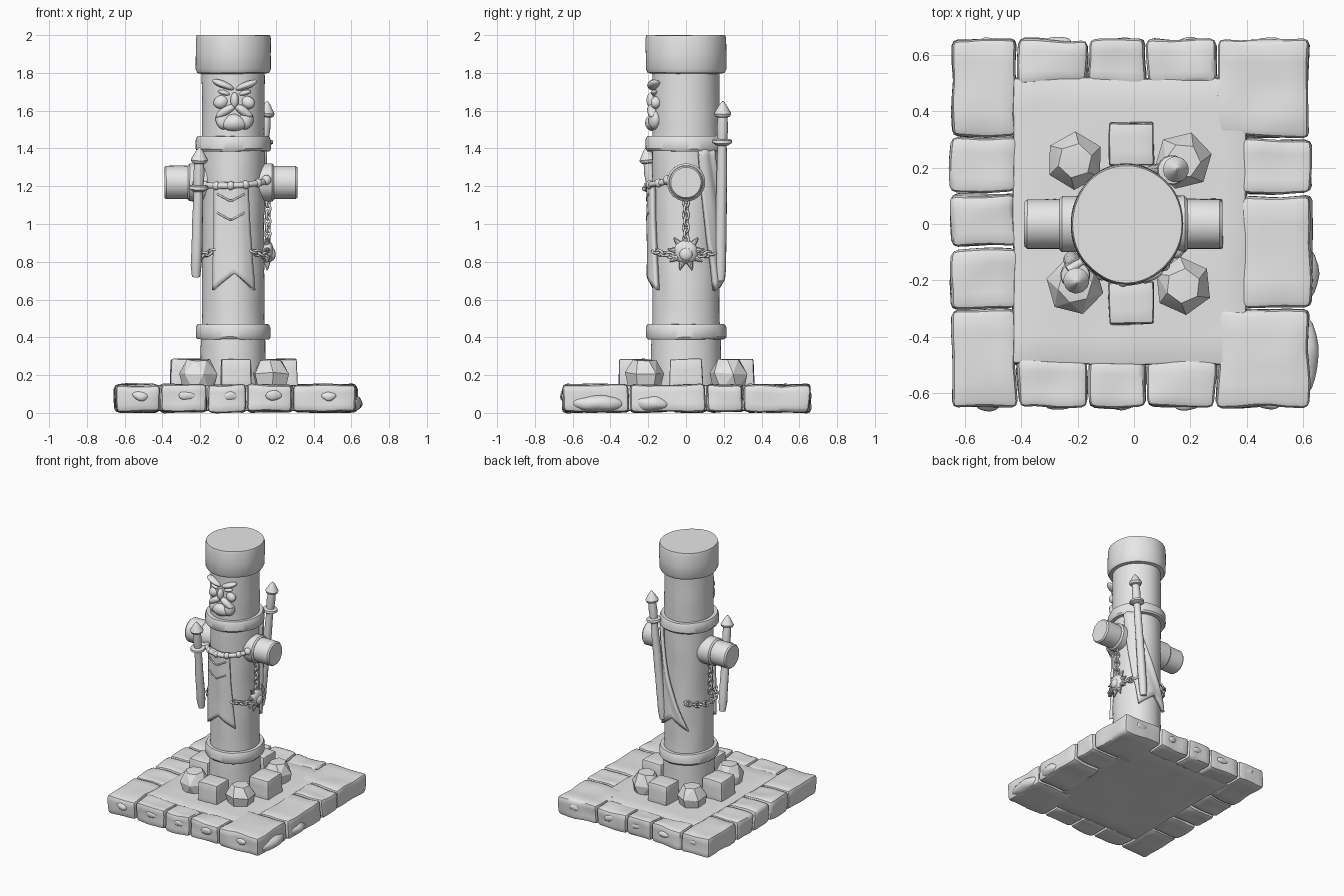
import bpy, bmesh, math, random
from mathutils import Vector, Matrix, noise

random.seed(4)
if "Cube" in bpy.data.objects:
    bpy.data.objects.remove(bpy.data.objects["Cube"])

STONE = bpy.data.materials.new("stone grey")
STONE.use_nodes = True
STONE.diffuse_color = (0.8, 0.8, 0.8, 1)
STONE.node_tree.nodes["Principled BSDF"].inputs["Base Color"].default_value = (0.8, 0.8, 0.8, 1)
CX = -0.025          # pillar axis
RX, RY = 0.166, 0.178  # pillar radii


def finish(name, bm, angle=35, rough=0.0, freq=7):
    bmesh.ops.recalc_face_normals(bm, faces=bm.faces)
    if rough:
        for v in bm.verts:
            v.co += noise.noise_vector(v.co * freq) * rough
    me = bpy.data.meshes.new(name)
    bm.to_mesh(me)
    bm.free()
    me.materials.append(STONE)
    me.shade_smooth()
    me.set_sharp_from_angle(angle=math.radians(angle))
    ob = bpy.data.objects.new(name, me)
    bpy.context.collection.objects.link(ob)
    return ob


def block(name, lo, hi, bevel=0.022, rough=0.012, cuts=4, taper=1.0):
    lo, hi = Vector(lo), Vector(hi)
    bm = bmesh.new()
    bmesh.ops.create_cube(bm, size=1)
    for v in bm.verts:
        if v.co.z > 0:
            v.co.x *= taper
            v.co.y *= taper
        v.co = (lo + hi) / 2 + v.co * (hi - lo)
    bmesh.ops.bevel(bm, geom=bm.edges[:], offset=bevel, segments=2, profile=0.5, affect='EDGES')
    long_edges = [e for e in bm.edges if e.calc_length() > 0.04]
    bmesh.ops.subdivide_edges(bm, edges=long_edges, cuts=cuts, use_grid_fill=True)
    return finish(name, bm, 40, rough)


def lathe(name, profile, sides=48, rough=0.0, matrix=Matrix(), step=0.06):
    """Closed turned solid from (radius, height) points."""
    pts = [profile[0]]
    for a, b in zip(profile, profile[1:]):
        n = max(1, int(abs(b[1] - a[1]) / step))
        pts += [(a[0] + (b[0] - a[0]) * i / n, a[1] + (b[1] - a[1]) * i / n) for i in range(1, n + 1)]
    bm = bmesh.new()
    rings = []
    for r, z in pts:
        rings.append([bm.verts.new(matrix @ Vector((r * math.cos(t), r * math.sin(t), z)))
                      for t in (math.tau * k / sides for k in range(sides))])
    for a, b in zip(rings, rings[1:]):
        for k in range(sides):
            j = (k + 1) % sides
            bm.faces.new((a[k], a[j], b[j], b[k]))
    bm.faces.new(rings[0][::-1])
    bm.faces.new(rings[-1])
    return finish(name, bm, 35, rough)


def along(a, b):
    """Matrix that puts z on the line from a to b, starting at a."""
    a, b = Vector(a), Vector(b)
    return Matrix.Translation(a) @ (b - a).to_track_quat('Z', 'Y').to_matrix().to_4x4()


def blob(name, loc, size, rot=(0, 0, 0), rough=0.0, subdiv=3, angle=60):
    bm = bmesh.new()
    bmesh.ops.create_icosphere(bm, subdivisions=subdiv, radius=1)
    m = Matrix.LocRotScale(Vector(loc), Matrix.Rotation(math.radians(rot[1]), 3, 'Y').to_quaternion(), Vector(size))
    bmesh.ops.transform(bm, matrix=m, verts=bm.verts)
    return finish(name, bm, angle, rough, 14)


# Paved base: inner slab and the ring of stones
block("inner_slab", (-0.43, -0.50, 0.012), (0.40, 0.52, 0.146), 0.012, 0.006, 10)
xs = [-0.65, -0.418, -0.163, 0.045, 0.292, 0.625]
G = 0.003
for i, (a, b) in enumerate(zip(xs, xs[1:])):
    corner = i in (0, 4)
    block("front_stone", (a + G, -0.65, 0.005), (b - G, -0.305 if corner else -0.485, 0.15))
    block("back_stone", (a + G, 0.31 if corner else 0.5, 0.005), (b - G, 0.655, 0.15))
for a, b in ((-0.305, -0.085), (-0.08, 0.11), (0.115, 0.31)):
    block("right_stone", (-0.65, a + G, 0.005), (-0.418, b - G, 0.15))
for a, b in ((-0.30, 0.1), (0.105, 0.305)):
    block("left_stone", (0.385, a + G, 0.005), (0.63, b - G, 0.15))
for y, h in ((-0.47, 0.14), (-0.18, 0.1)):
    blob("stone_bulge", (0.6, y, 0.05), (0.06, h, 0.045), rough=0.01)
for i, (a, b) in enumerate(zip(xs, xs[1:])):
    for side in (-1, 1):
        blob("stone_chip", ((a + b) / 2 + 0.02, side * 0.645, 0.09), (0.045, 0.018, 0.025), rough=0.01)

# Kerb blocks and faceted boulders around the foot
for x, y in ((-0.01, -0.28), (-0.01, 0.285)):
    block("foot_block", (x - 0.08, y - 0.077, 0.12), (x + 0.08, y + 0.077, 0.285), 0.008, 0.006, 2, 0.95)
for x in (-0.275, 0.232):
    block("foot_block", (x - 0.085, -0.09, 0.12), (x + 0.085, 0.09, 0.285), 0.008, 0.006, 2, 0.92)
for x in (-0.21, 0.175):
    for y in (-0.22, 0.225):
        bm = bmesh.new()
        for h, r in ((0.12, 0.08), (0.215, 0.104), (0.285, 0.062)):
            turn = random.uniform(0, 1)
            for k in range(6):
                t = math.tau * k / 6 + turn
                bm.verts.new((x + r * math.cos(t), y + r * math.sin(t), h + random.uniform(-0.012, 0.0)))
        bmesh.ops.convex_hull(bm, input=bm.verts[:])
        finish("boulder", bm, 15)

# Pillar with its rings and cap
oval = Matrix.Translation((CX, 0, 0)) @ Matrix.Diagonal((RX, RY, 1, 1))
lathe("pillar", [(1.06, 0.1), (1.03, 0.4), (1.0, 0.5), (0.98, 1.0), (1.0, 1.4), (1.0, 1.82)], 64, 0.004, oval)
for z in (0.43, 1.425):
    ring = [(0.95, z - 0.04), (1.15, z - 0.04), (1.2, z - 0.028), (1.2, z + 0.022), (1.15, z + 0.04), (0.95, z + 0.04)]
    lathe("pillar_ring", ring, 64, 0.005, oval)
lathe("pillar_cap", [(0.98, 1.795), (1.14, 1.8), (1.2, 1.82), (1.2, 1.98), (1.17, 2.0)], 64, 0.004, oval)

# Cross beam stubs
for name, end, start in (("right_beam", -0.39, -0.1), ("left_beam", 0.315, 0.05)):
    m = along((start, 0, 1.22), (end, 0, 1.22))
    L = abs(end - start)
    lathe(name, [(0.088, 0), (0.088, L - 0.01), (0.08, L)], 40, 0.002, m)
    lathe(name + "_collar", [(0.1, 0), (0.1, L - 0.135), (0.09, L - 0.125)], 40, 0.003, m)

# Swords: pointed pommel, grip, guard and scabbard hung on the pillar
for name, top, low in (("front_sword", (-0.203, -0.21, 1.405), (-0.222, -0.12, 0.72)),
                       ("back_sword", (0.155, 0.195, 1.65), (0.065, 0.182, 0.70))):
    m = along(top, low)
    L = (Vector(low) - Vector(top)).length
    lathe(name + "_hilt", [(0.004, 0), (0.02, 0.02), (0.046, 0.065), (0.04, 0.08), (0.026, 0.085), (0.03, 0.14),
                           (0.027, 0.2), (0.05, 0.205), (0.053, 0.22), (0.03, 0.235)], 16, 0, m)
    lathe(name + "_scabbard", [(0.024, 0.22), (0.028, 0.4), (0.03, L - 0.06), (0.022, L)], 12, 0.003, m)


def banner(name, side, top, bottom, z_top, z_tip, notch):
    """Cloth wrapped on the pillar with a swallowtail end; angles from straight ahead."""
    bm = bmesh.new()
    rows, cols = 18, 12
    grid = []
    for i in range(rows + 1):
        t = i / rows
        row = []
        for j in range(cols + 1):
            s = j / cols
            lo, hi = (top[k] + (bottom[k] - top[k]) * t ** 1.4 for k in (0, 1))
            a = math.radians(lo + (hi - lo) * s)
            z = z_top + (z_tip + notch * (1 - abs(2 * s - 1)) - z_top) * t
            fold = 1.09 + 0.02 * math.cos(s * math.tau * 1.5)
            row.append(bm.verts.new((CX + RX * fold * math.sin(a), side * RY * fold * math.cos(a), z)))
        grid.append(row)
    for p, q in zip(grid, grid[1:]):
        for j in range(cols):
            bm.faces.new((p[j], p[j + 1], q[j + 1], q[j]))
    ob = finish(name, bm, 50, 0.003)
    mod = ob.modifiers.new("thickness", 'SOLIDIFY')
    mod.thickness, mod.offset = 0.025, 0


banner("front_banner", -1, (-32, 25), (-35, 38), 1.22, 0.65, 0.09)
banner("back_banner", 1, (42, 70), (-36, 38), 1.40, 0.65, 0.08)


def on_pillar(deg, z, k=1.1):
    a = math.radians(deg)
    return Vector((CX + RX * k * math.sin(a), -RY * k * math.cos(a), z))


def tube(name, pts, radius):
    cu = bpy.data.curves.new(name, 'CURVE')
    cu.dimensions = '3D'
    cu.bevel_depth, cu.bevel_resolution, cu.use_fill_caps = radius, 3, True
    sp = cu.splines.new('POLY')
    sp.points.add(len(pts) - 1)
    for p, c in zip(sp.points, pts):
        p.co = (*c, 1)
    cu.materials.append(STONE)
    ob = bpy.data.objects.new(name, cu)
    bpy.context.collection.objects.link(ob)


# Banner rod with knots
rod = [on_pillar(d, 1.215 + 0.00015 * d - 0.012 * math.cos(math.radians(d * 1.5)), 1.14) for d in range(-68, 69, 8)]
tube("banner_rod", [Vector((-0.235, -0.165, 1.215))] + rod[2:], 0.016)
for p in rod[2::3]:
    blob("rod_knot", p, (0.022, 0.022, 0.024), subdiv=2)
blob("rod_end", rod[-1] + Vector((0, -0.02, 0.005)), (0.027, 0.027, 0.027), subdiv=2)

# Chevron ridges on the banner
for z in (1.12, 1.02):
    tube("banner_chevron", [on_pillar(d, z + abs(d + 4) * 0.0018, 1.17) for d in range(-26, 19, 4)], 0.005)


def chain(name, pts):
    for i, (a, b) in enumerate(zip(pts, pts[1:])):
        roll = Matrix.Rotation(math.pi / 2 * (i % 2) + 0.5, 4, 'X')
        rot = (b - a).to_track_quat('X', 'Z').to_matrix().to_4x4() @ roll
        bpy.ops.mesh.primitive_torus_add(major_segments=14, minor_segments=6, major_radius=0.018, minor_radius=0.007)
        ob = bpy.context.object
        ob.name = name
        ob.data.materials.append(STONE)
        ob.data.shade_smooth()
        ob.matrix_world = Matrix.Translation((a + b) / 2) @ rot @ Matrix.Diagonal((1.25, 0.9, 1, 1))


# Chains under both beams
for side in (-1, 1):
    chain("hanging_chain", [on_pillar(side * 90, 1.13 - 0.033 * i, 1.1) for i in range(8)])
    chain("swag_chain", [on_pillar(side * d, 0.83 + 0.03 * (abs(d - 90) / 60) ** 2, 1.1)
                         for d in range(30, 151, 10)])

# Spiked pendant on the left side
hub = on_pillar(90, 0.85, 1.08)
blob("pendant", hub, (0.035, 0.065, 0.065), rough=0.01)
blob("pendant_boss", hub + Vector((0.025, 0, -0.01)), (0.02, 0.035, 0.035))
for k in range(9):
    t = math.tau * k / 9 + math.pi / 2
    d = Vector((0, math.cos(t), math.sin(t)))
    lathe("pendant_spike", [(0.024, 0), (0.019, 0.05), (0.004, 0.1)], 8, 0, along(hub, hub + d))

# Carved bearded face
FX = -0.018
for s in (-1, 1):
    blob("brow", (FX + s * 0.062, -0.168, 1.735), (0.062, 0.034, 0.02), (0, -s * 22, 0), 0.006)
    blob("eyelid", (FX + s * 0.055, -0.168, 1.695), (0.034, 0.018, 0.013), (0, -s * 15, 0))
    blob("cheek", (FX + s * 0.07, -0.158, 1.645), (0.04, 0.03, 0.035), (0, s * 20, 0), 0.005)
    blob("moustache", (FX + s * 0.045, -0.178, 1.6), (0.062, 0.026, 0.022), (0, s * 32, 0), 0.006)
    blob("beard_lock", (FX + s * 0.06, -0.165, 1.55), (0.04, 0.032, 0.05), (0, s * 20, 0), 0.008)
blob("nose", (FX, -0.183, 1.655), (0.022, 0.026, 0.042))
blob("beard", (FX, -0.178, 1.535), (0.065, 0.034, 0.045), rough=0.01)
